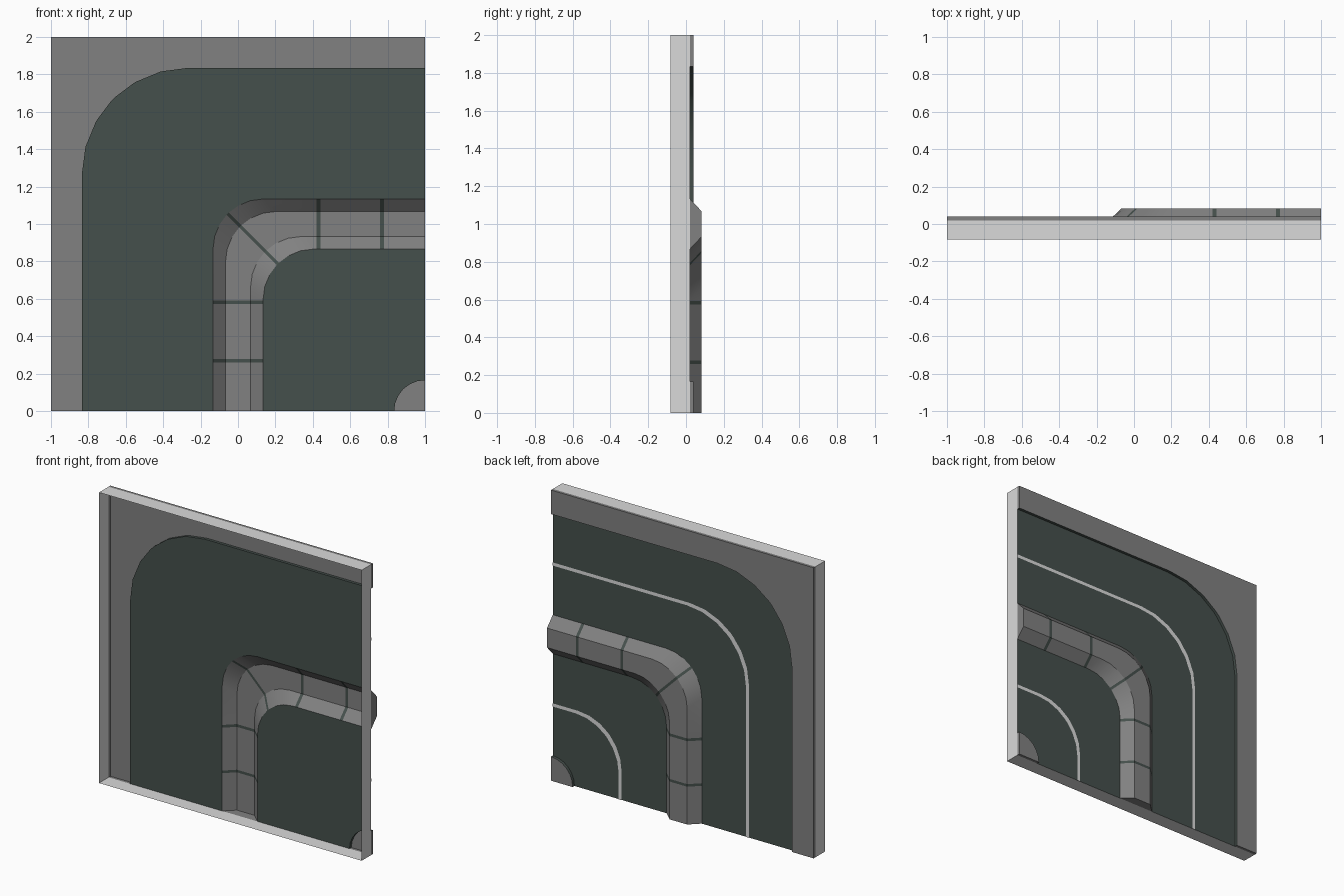
import bpy, bmesh, math

if "Cube" in bpy.data.objects:
    bpy.data.objects.remove(bpy.data.objects["Cube"])

H = 0.083      # half depth of the tile
ROAD = 0.02    # road surface level
KERB = 0.04    # pavement level


def material(name, r, g, b):
    m = bpy.data.materials.new(name)
    m.diffuse_color = (r, g, b, 1)
    m.use_nodes = True
    m.node_tree.nodes["Principled BSDF"].inputs["Base Color"].default_value = m.diffuse_color
    return m


WALL = material("light grey", 0.70, 0.70, 0.70)
STONE = material("mid grey", 0.22, 0.22, 0.22)
ASPHALT = material("dark green asphalt", 0.060, 0.080, 0.072)


def finish(name, bm, mats):
    me = bpy.data.meshes.new(name)
    bm.to_mesh(me)
    bm.free()
    for m in mats:
        me.materials.append(m)
    ob = bpy.data.objects.new(name, me)
    bpy.context.collection.objects.link(ob)
    bpy.ops.object.select_all(action='DESELECT')
    ob.select_set(True)
    bpy.context.view_layer.objects.active = ob
    bpy.ops.object.shade_smooth_by_angle(angle=math.radians(25))
    return ob


ANGLES = [0, 15, 30, 43.2, 46.8, 60, 75, 90]


def bend(o, r, zs, xs, angles):
    """Path rising at x=o, turning with radius r, leaving to x=1 at z=1-o."""
    cx, cz = o + r, 1 - o - r
    pts = [(o, z) for z in zs]
    pts += [(cx - r * math.cos(math.radians(a)), cz + r * math.sin(math.radians(a))) for a in angles]
    return pts + [(x, 1 - o) for x in xs]


def sweep(name, rows, mats, zs=(0,), xs=(1,), angles=ANGLES, caps=False, rule=None):
    """Skin between rows of (offset, level, bend radius) around the corner."""
    bm = bmesh.new()
    grid = [[bm.verts.new((x, y, z)) for x, z in bend(o, r, zs, xs, angles)] for o, y, r in rows]
    for i in range(len(grid) - 1):
        a, b = grid[i], grid[i + 1]
        for s in range(len(a) - 1):
            f = bm.faces.new((a[s], a[s + 1], b[s + 1], b[s]))
            f.material_index = rule(i, s) if rule else 0
    if caps:
        bm.faces.new([g[0] for g in grid])
        bm.faces.new([g[-1] for g in reversed(grid)])
    bmesh.ops.remove_doubles(bm, verts=bm.verts, dist=1e-5)
    return finish(name, bm, mats)


# rim walls around the open underside
bm = bmesh.new()
corners = [(-1, 0), (1, 0), (1, 2), (-1, 2)]
low = [bm.verts.new((x, -H, z)) for x, z in corners]
high = [bm.verts.new((x, ROAD, z)) for x, z in corners]
for i in range(4):
    j = (i + 1) % 4
    bm.faces.new((low[j], low[i], high[i], high[j]))
bmesh.ops.recalc_face_normals(bm, faces=bm.faces)
finish("rim_walls", bm, [WALL])

# pavements, with dark kerb faces toward the road
sweep("outer_pavement",
      [(-1, ROAD, 0), (-1, KERB, 0), (-0.835, KERB, 0.57), (-0.835, ROAD, 0.57)],
      [STONE, ASPHALT], caps=True, rule=lambda i, s: int(i == 2))
sweep("inner_pavement",
      [(0.835, ROAD, 0.165), (0.835, KERB, 0.165), (1, KERB, 0), (1, ROAD, 0)],
      [STONE, ASPHALT], caps=True, rule=lambda i, s: int(i == 0))

# road lanes either side of the barrier
B, R = 0.134, 0.27
sweep("outer_road", [(-0.835, ROAD, 0.57), (-B, ROAD, R)], [ASPHALT])
sweep("inner_road", [(B, ROAD, R), (0.835, ROAD, 0.165)], [ASPHALT])

# thin painted lane lines
for name, o, r in (("outer_lane_line", -0.485, 0.45), ("inner_lane_line", 0.485, 0.33)):
    sweep(name, [(o - 0.011, ROAD + 0.003, r), (o + 0.011, ROAD + 0.003, r)], [WALL])

# median barrier with dark seams between its blocks
ZS = [0, 0.26, 0.278, 0.573, 0.592]
XS = [0.42, 0.441, 0.76, 0.781, 1]
n = len(ZS)
m = n + len(ANGLES)
SEAMS = {1, 3, n + 3, m, m + 2}
sweep("median_barrier",
      [(-B, ROAD, R), (-B / 2, H, R), (B / 2, H, R), (B, ROAD, R)],
      [STONE, ASPHALT], zs=ZS, xs=XS, caps=True, rule=lambda i, s: int(s in SEAMS))
